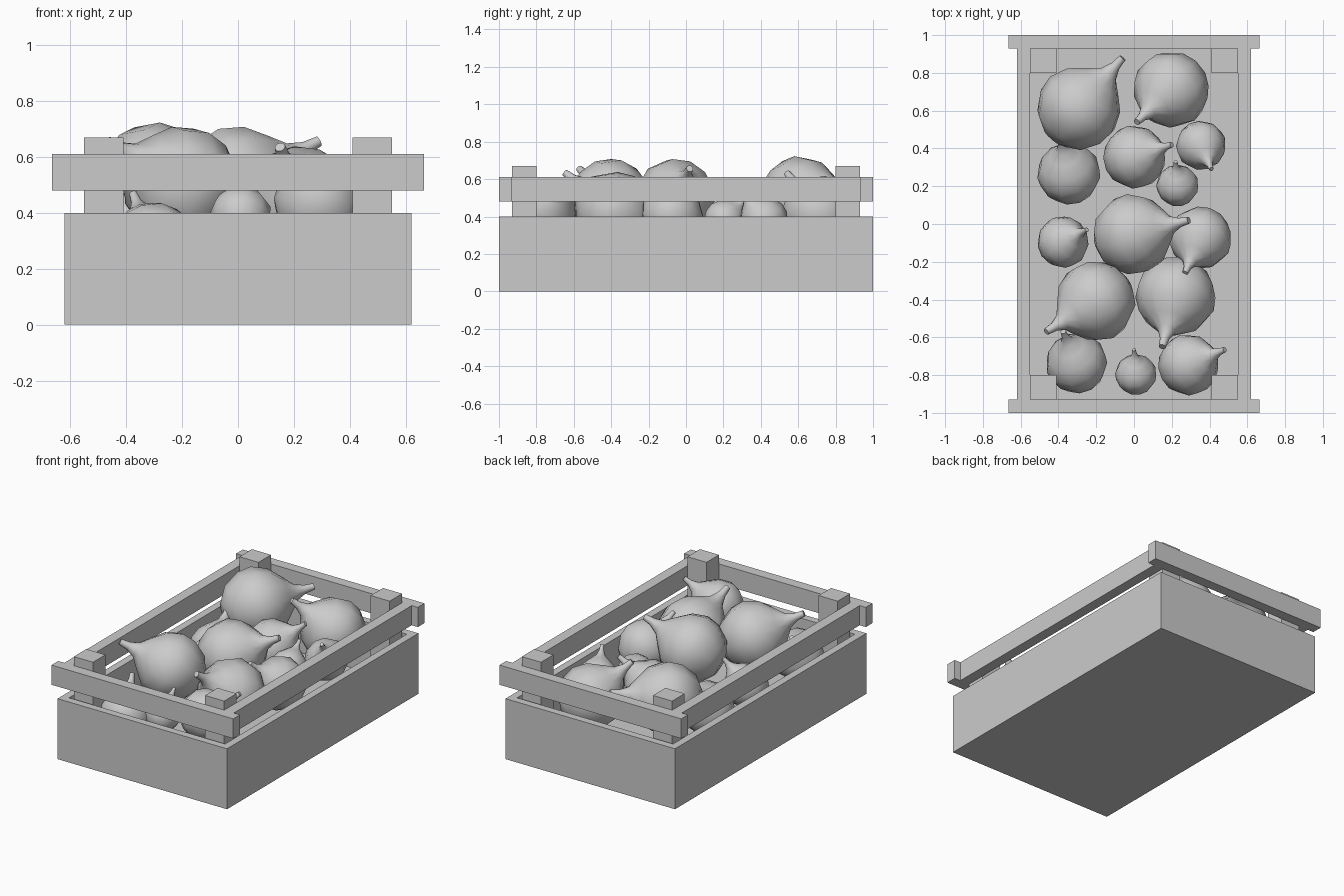
import bpy, bmesh, math
from mathutils import Vector

cube = bpy.data.objects.get("Cube")
if cube:
    bpy.data.objects.remove(cube)

grey = bpy.data.materials.new("plain_grey")
grey.use_nodes = True
COLOR = (0.6, 0.6, 0.6, 1)
grey.diffuse_color = COLOR
grey.node_tree.nodes["Principled BSDF"].inputs["Base Color"].default_value = COLOR


def finish(name, bm):
    bmesh.ops.recalc_face_normals(bm, faces=bm.faces)
    mesh = bpy.data.meshes.new(name)
    bm.to_mesh(mesh)
    bm.free()
    mesh.materials.append(grey)
    obj = bpy.data.objects.new(name, mesh)
    bpy.context.collection.objects.link(obj)
    return obj


def box(name, low, high):
    low, high = Vector(low), Vector(high)
    bm = bmesh.new()
    bmesh.ops.create_cube(bm, size=1)
    for v in bm.verts:
        v.co = (low + high) / 2 + v.co * (high - low)
    return finish(name, bm)


# Open crate: top face inset, then sunk to the floor
W, L, WALL, RIM, FLOOR = 0.62, 1.0, 0.07, 0.4, 0.07
bm = bmesh.new()
bmesh.ops.create_cube(bm, size=1)
for v in bm.verts:
    v.co = (v.co.x * 2 * W, v.co.y * 2 * L, (v.co.z + 0.5) * RIM)
bm.normal_update()
top = [f for f in bm.faces if f.normal.z > 0.9]
bmesh.ops.inset_region(bm, faces=top, thickness=WALL)
well = bmesh.ops.extrude_face_region(bm, geom=top)["geom"]
bmesh.ops.delete(bm, geom=top, context="FACES_ONLY")
for v in well:
    if isinstance(v, bmesh.types.BMVert):
        v.co.z = FLOOR
finish("crate_box", bm)

# Rails and corner posts
for s, end, side in ((-1, "front", "right"), (1, "back", "left")):
    y0, y1 = sorted((s * 0.93, s * L))
    box(end + "_rail", (-0.665, y0, 0.48), (0.665, y1, 0.61))
    x0, x1 = sorted((s * 0.55, s * W))
    box(side + "_rail", (x0, -0.93, 0.48), (x1, 0.93, 0.61))
    for t, hand in ((-1, "right"), (1, "left")):
        x0, x1 = sorted((t * 0.41, t * 0.55))
        y0, y1 = sorted((s * 0.8, s * 0.93))
        box(end + "_" + hand + "_post", (x0, y0, FLOOR), (x1, y1, 0.67))

# Onion outline: radius and height along the stem axis
OUTLINE = [(0.3, -0.97), (0.72, -0.72), (0.98, -0.28), (1.02, 0.12),
           (0.84, 0.54), (0.5, 0.86), (0.23, 1.1), (0.12, 1.36), (0.09, 1.63)]
SIDES = 11
STEM = 1.63


def onion(name, center, radius, tip):
    """Lathe a bulb whose stem points at the tip (x, y)."""
    dx, dy = tip[0] - center[0], tip[1] - center[1]
    rise = math.sqrt(max((STEM * radius) ** 2 - dx * dx - dy * dy, 0))
    turn = Vector((dx, dy, rise)).to_track_quat("Z", "Y")
    bm = bmesh.new()
    rings = []
    for rad, height in OUTLINE:
        ring = []
        for i in range(SIDES):
            a = math.tau * i / SIDES
            p = Vector((rad * math.cos(a), rad * math.sin(a), height))
            ring.append(bm.verts.new(Vector(center) + turn @ p * radius))
        rings.append(ring)
    for a, b in zip(rings, rings[1:]):
        for i in range(SIDES):
            j = (i + 1) % SIDES
            bm.faces.new((a[i], a[j], b[j], b[i]))
    bm.faces.new(rings[0][::-1])
    bm.faces.new(rings[-1])
    obj = finish(name, bm)
    bpy.ops.object.select_all(action="DESELECT")
    obj.select_set(True)
    bpy.context.view_layer.objects.active = obj
    bpy.ops.object.shade_smooth_by_angle(angle=math.radians(45))


# Centre, radius and stem tip of each onion
ONIONS = [
    ((-0.29, 0.615, 0.5), 0.22, (-0.06, 0.88)),
    ((0.195, 0.71, 0.42), 0.2, (0.015, 0.54)),
    ((0.005, 0.355, 0.4), 0.165, (0.2, 0.42)),
    ((0.355, 0.415, 0.38), 0.13, (0.41, 0.29)),
    ((-0.345, 0.27, 0.32), 0.165, (-0.39, 0.45)),
    ((0.23, 0.205, 0.38), 0.11, (0.22, 0.33)),
    ((-0.375, -0.095, 0.34), 0.135, (-0.25, -0.03)),
    ((-0.005, -0.055, 0.5), 0.21, (0.29, 0.02)),
    ((0.35, -0.075, 0.41), 0.165, (0.27, -0.26)),
    ((-0.205, -0.41, 0.5), 0.21, (-0.465, -0.57)),
    ((0.22, -0.385, 0.43), 0.21, (0.15, -0.65)),
    ((-0.305, -0.735, 0.28), 0.16, (-0.375, -0.57)),
    ((0.01, -0.795, 0.39), 0.108, (0, -0.665)),
    ((0.29, -0.745, 0.44), 0.16, (0.48, -0.665)),
]
for n, (center, radius, tip) in enumerate(ONIONS, 1):
    onion("onion_%d" % n, center, radius, tip)
